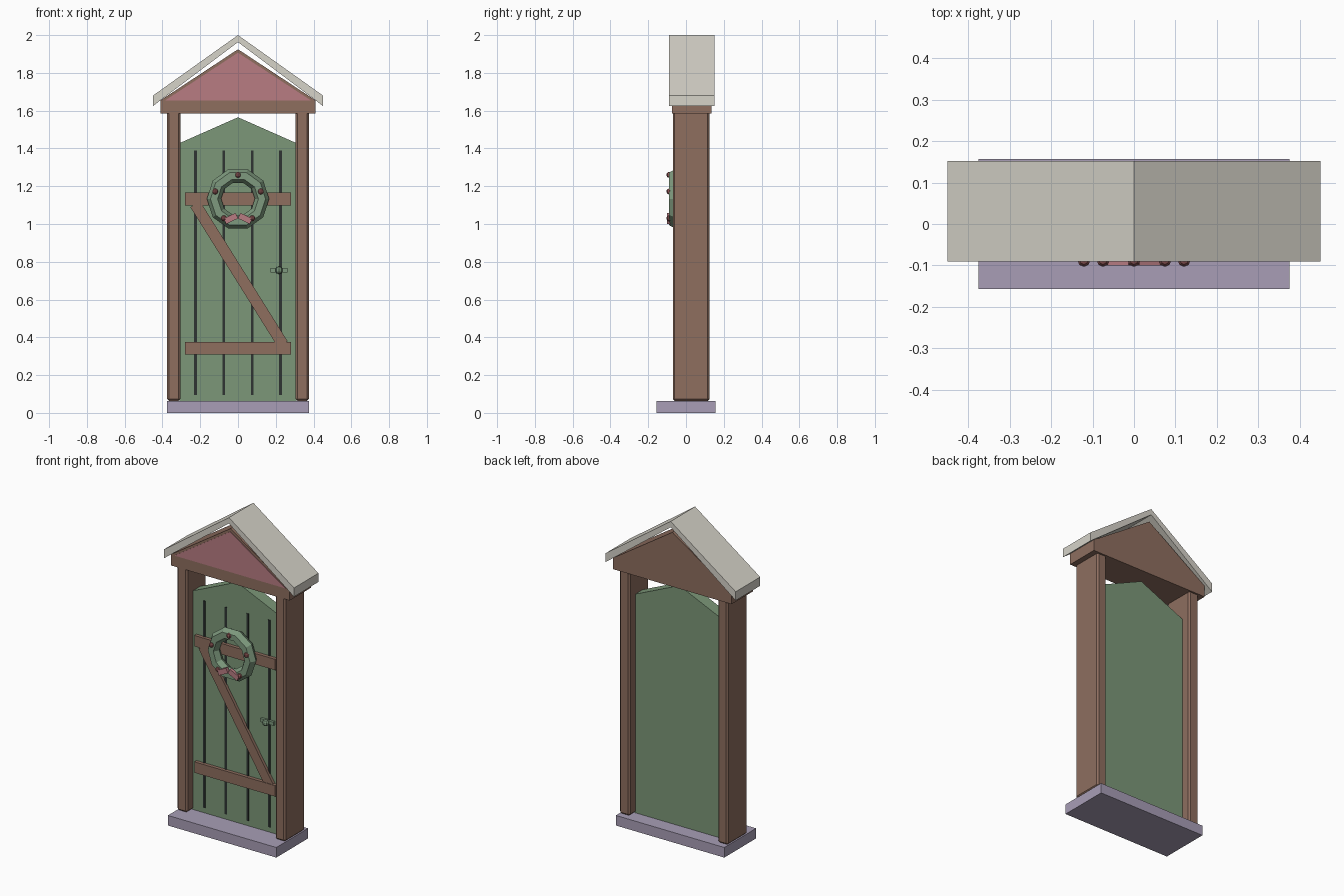
import bpy, bmesh, math
from mathutils import Matrix

if "Cube" in bpy.data.objects:
    bpy.data.objects.remove(bpy.data.objects["Cube"])


def mat(name, rgb):
    m = bpy.data.materials.new(name)
    lin = [((c / 255 + 0.055) / 1.055) ** 2.4 for c in rgb]
    m.diffuse_color = (*lin, 1)
    m.use_nodes = True
    m.node_tree.nodes["Principled BSDF"].inputs["Base Color"].default_value = m.diffuse_color
    return m


WOOD = mat("brown wood", (142, 110, 95))
GREEN = mat("door green", (124, 151, 120))
LEAF = mat("leaf green", (126, 154, 126))
DARK = mat("groove dark", (46, 52, 50))
PINK = mat("dusty pink", (184, 124, 130))
BERRY = mat("berry red", (140, 84, 84))
ROOF = mat("pale grey", (214, 211, 201))
STONE = mat("lilac stone", (168, 158, 182))


def finish(name, bm, material):
    bmesh.ops.recalc_face_normals(bm, faces=bm.faces)
    me = bpy.data.meshes.new(name)
    bm.to_mesh(me)
    bm.free()
    me.materials.append(material)
    ob = bpy.data.objects.new(name, me)
    bpy.context.collection.objects.link(ob)
    return ob


def box(name, x, y, z, material, bevel=0, tilt=0):
    """Box from (min, max) ranges, optionally bevelled and tilted about y."""
    size = [b - a for a, b in (x, y, z)]
    mid = [(a + b) / 2 for a, b in (x, y, z)]
    bm = bmesh.new()
    bmesh.ops.create_cube(bm, size=1)
    bmesh.ops.scale(bm, vec=size, verts=bm.verts)
    if bevel:
        bmesh.ops.bevel(bm, geom=bm.edges[:], offset=bevel, segments=1, affect='EDGES')
    bm.transform(Matrix.Translation(mid) @ Matrix.Rotation(tilt, 4, 'Y'))
    return finish(name, bm, material)


def prism(name, profile, y0, y1, material):
    """Extrude an xz profile from y0 to y1."""
    bm = bmesh.new()
    face = bm.faces.new([bm.verts.new((x, y0, z)) for x, z in profile])
    new = bmesh.ops.extrude_face_region(bm, geom=[face])["geom"]
    bmesh.ops.translate(bm, vec=(0, y1 - y0, 0),
                        verts=[g for g in new if isinstance(g, bmesh.types.BMVert)])
    return finish(name, bm, material)


def ball(name, loc, r, material):
    bm = bmesh.new()
    bmesh.ops.create_uvsphere(bm, u_segments=8, v_segments=5, radius=r)
    bm.transform(Matrix.Translation(loc))
    return finish(name, bm, material)


# Step, posts and roof structure
box("step", (-0.375, 0.375), (-0.157, 0.157), (0, 0.063), STONE)
for side, s in (("left", -1), ("right", 1)):
    box(side + "_post", sorted((s * 0.305, s * 0.375)), (-0.07, 0.124), (0.063, 1.60), WOOD, bevel=0.01)
prism("lintel_and_gable", [(-0.41, 1.585), (0.41, 1.585), (0.41, 1.655), (0, 1.925), (-0.41, 1.655)],
      -0.075, 0.135, WOOD)
prism("gable_panel", [(-0.385, 1.655), (0.385, 1.655), (0, 1.907)], -0.079, -0.074, PINK)
prism("roof", [(-0.45, 1.625), (0, 1.963), (0.45, 1.625), (0.45, 1.68), (0, 2.0), (-0.45, 1.68)],
      -0.09, 0.152, ROOF)

# Door with plank grooves
prism("door", [(-0.31, 0.06), (0.31, 0.06), (0.31, 1.428), (0, 1.565), (-0.31, 1.428)],
      -0.01, 0.065, GREEN)
for i in range(4):
    x = -0.225 + 0.15 * i
    box("plank_groove", (x - 0.007, x + 0.007), (-0.014, -0.008), (0.095, 1.39), DARK)

# Z-shaped brace
box("lower_rail", (-0.28, 0.28), (-0.032, -0.006), (0.308, 0.376), WOOD)
box("upper_rail", (-0.28, 0.28), (-0.032, -0.006), (1.098, 1.166), WOOD)
dx, dz = 0.455, -0.727
half = math.hypot(dx, dz) / 2 + 0.008
box("diagonal_brace", (0.005 - half, 0.005 + half), (-0.029, -0.006), (0.7345 - 0.03, 0.7345 + 0.03),
    WOOD, tilt=math.atan2(-dz, dx))

# Door handle
box("handle_plate", (0.173, 0.263), (-0.026, -0.008), (0.744, 0.766), LEAF)
ball("handle_knob", (0.217, -0.036, 0.755), 0.02, LEAF)

# Wreath: ten-sided ring with a six-sided section
WZ, WY, R, r = 1.133, -0.057, 0.127, 0.038
bm = bmesh.new()
rings = []
for i in range(10):
    a = math.tau * i / 10
    ring = []
    for j in range(6):
        b = math.tau * j / 6
        d = R + r * math.cos(b)
        ring.append(bm.verts.new((d * math.cos(a), WY + r * math.sin(b), WZ + d * math.sin(a))))
    rings.append(ring)
for i in range(10):
    p, q = rings[i], rings[(i + 1) % 10]
    for j in range(6):
        k = (j + 1) % 6
        bm.faces.new((p[j], q[j], q[k], p[k]))
finish("wreath", bm, LEAF)

# Berries and bow on the wreath
for i in range(5):
    a = math.pi / 2 + math.tau * i / 5
    ball("berry", (R * math.cos(a), WY - 0.031, WZ + R * math.sin(a)), 0.016, BERRY)
for side, s in (("left", -1), ("right", 1)):
    cx = s * 0.038
    box(side + "_bow_loop", (cx - 0.035, cx + 0.035), (-0.1, -0.08), (1.013, 1.045), PINK, tilt=s * 0.45)
